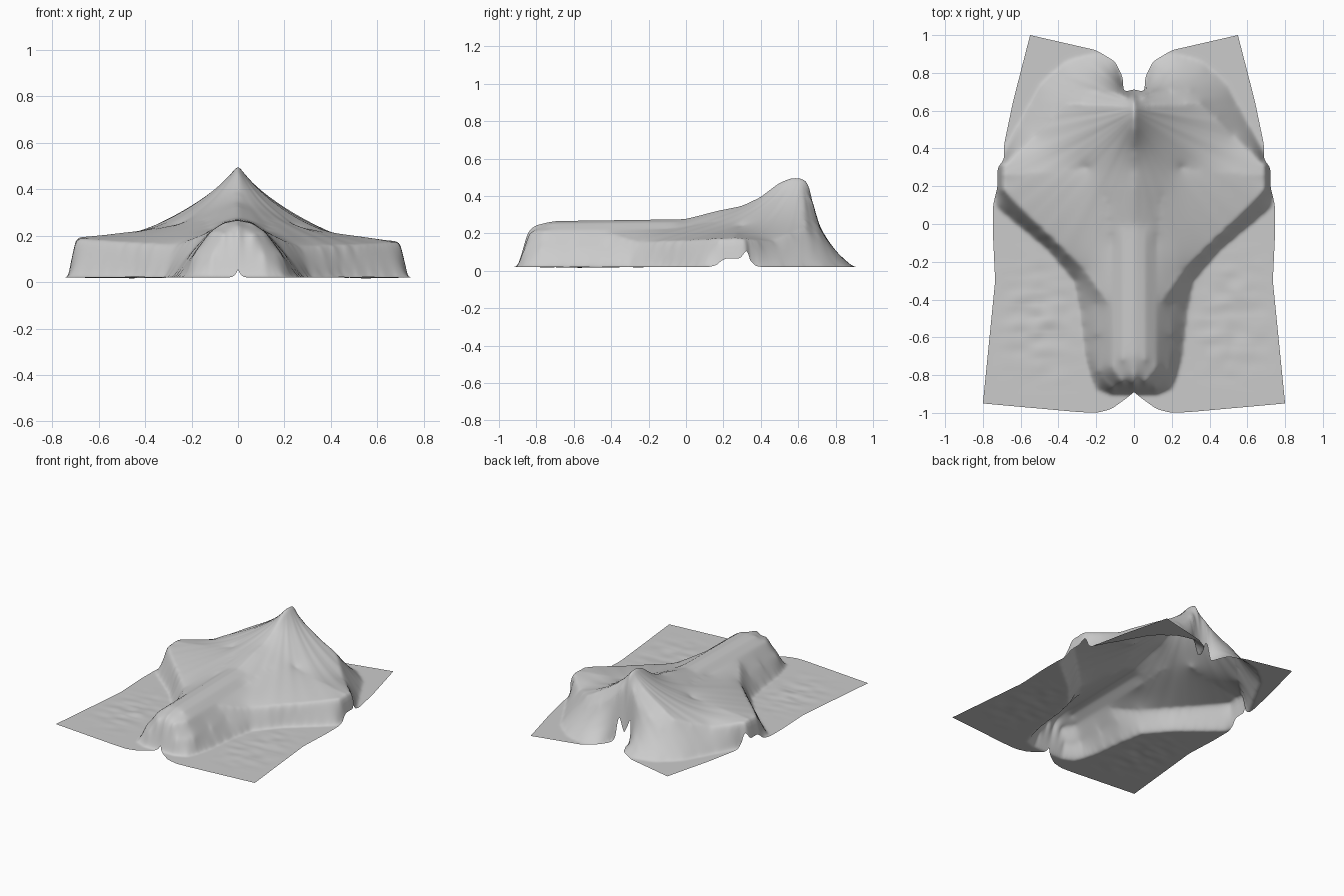
import bpy, math
from mathutils import Vector, noise

if "Cube" in bpy.data.objects:
    bpy.data.objects.remove(bpy.data.objects["Cube"])

G = 0.01                      # cell size of the half height field
NX, NY = 84, 206
GROUND = 0.02

# Ridge lines the cloth hangs from (x, y, z), right half only
RIDGES = [
    [(0, -.885, .05), (0, -.84, .225), (0, -.8, .248), (0, -.7, .267), (0, 0, .277),
     (0, .18, .325), (0, .3, .347), (0, .4, .395), (0, .5, .475), (0, .56, .503),
     (0, .61, .505), (0, .65, .497), (0, .68, .42), (0, .71, .08)],              # spine
    [(.06, -.72, .255), (.06, 0, .262), (.06, .2, .307)],
    [(.06, -.84, .21), (.12, -.76, .215), (.12, -.1, .222), (.15, .15, .26)],
    [(.11, -.87, .12), (.19, -.78, .12), (.2, -.42, .13)],
    [(.13, -.42, .21), (.27, -.24, .15), (.705, .19, .172), (.705, .31, .168),
     (.52, .47, .16), (.35, .64, .23)],                                          # wing rim
    [(.25, .3, .238), (.45, .27, .205), (.705, .26, .175)],
    [(0, .62, .5), (.05, .62, .44), (.1, .625, .39), (.2, .63, .32), (.35, .64, .23)],  # tail plane
    [(.04, .68, .4), (.1, .7, .3), (.3, .71, .19)],
]
# Where the cloth meets the floor
BASE = [(-.1, -.892), (.03, -.89), (.1, -.9), (.2, -.87), (.25, -.7), (.28, -.45), (.31, -.3),
        (.45, -.13), (.73, .1), (.725, .32), (.69, .335), (.66, .42),
        (.48, .75), (.35, .86), (.2, .9), (.1, .87), (.06, .72), (-.1, .72)]
# Outline of the sheet, right half
FRONT = [(0, -.89), (.05, -.93), (.12, -.98), (.2, -1), (.3, -.995), (.8, -.95)]
BACK = [(0, .712), (.055, .7), (.06, .78), (.1, .86), (.2, .92), (.55, 1)]
SIDE = [(.8, -.95), (.735, -.3), (.747, -.05), (.746, .1), (.722, .2),
        (.722, .3), (.688, .34), (.688, .42), (.64, .65), (.55, 1)]
CENTRE = [FRONT[0], BACK[0]]


def inside(x, y, poly):
    hit = False
    for (x1, y1), (x2, y2) in zip(poly, poly[1:] + poly[:1]):
        if (y1 > y) != (y2 > y) and x < (x2 - x1) * (y - y1) / (y2 - y1) + x1:
            hit = not hit
    return hit


def along(points):
    """Return a function giving the rounded polyline's point at fraction t of its length."""
    p = [Vector(q) for q in points]
    d = [0]
    for a, b in zip(p, p[1:]):
        d.append(d[-1] + (b - a).length)

    def raw(t):
        want = t * d[-1]
        for i in range(len(p) - 1):
            if want <= d[i + 1] or i == len(p) - 2:
                return p[i].lerp(p[i + 1], (want - d[i]) / (d[i + 1] - d[i]))

    def at(t):
        w = min(.02 / d[-1], t, 1 - t)
        return sum((raw(t + w * k / 2) for k in range(-2, 3)), Vector((0, 0))) / 5
    return at


def relax(grid, cells, rate):
    """Move each cell toward the mean of its four neighbours."""
    for j, i in cells:
        r = grid[j]
        avg = (r[abs(i - 1)] + r[i + 1] + grid[j - 1][i] + grid[j + 1][i]) / 4
        r[i] += rate * (avg - r[i])


# Height field: fix ridges and floor, relax the membrane between them, soften creases
h = [[.12] * NX for _ in range(NY)]
held = set()
cells = [(j, i) for j in range(1, NY - 1) for i in range(NX - 1)]
for j in range(NY):
    for i in range(NX):
        if not inside(i * G, j * G - 1.02, BASE):
            h[j][i] = GROUND
            held.add((j, i))
for line in RIDGES:
    for a, b in zip(line, line[1:]):
        a, b = Vector(a), Vector(b)
        n = max(2, int((b - a).length / G * 2))
        for k in range(n + 1):
            q = a.lerp(b, k / n)
            i, j = round(q.x / G), round((q.y + 1.02) / G)
            h[j][i] = q.z
            held.add((j, i))
free = [c for c in cells if c not in held]
for _ in range(150):
    relax(h, free, 1.75)
for _ in range(2):
    relax(h, cells, .4)
    relax(h, cells[::-1], .4)


def height(x, y):
    fx, fy = min(abs(x) / G, NX - 1.01), min((y + 1.02) / G, NY - 1.01)
    i, j = int(fx), int(fy)
    u, v = fx - i, fy - j
    z = ((h[j][i] * (1 - u) + h[j][i + 1] * u) * (1 - v)
         + (h[j + 1][i] * (1 - u) + h[j + 1][i + 1] * u) * v)
    if x < 0:
        z += (z - GROUND) * .15 * abs(x)          # left wing sits a little higher
    # Wrinkles: folds running along the pull lines, and faint ripples on the floor
    lift = min(1, (z - GROUND) / .1)
    ang = math.atan2(y - .62, abs(x) + .05)
    fold = noise.noise(Vector((ang * 9, math.copysign(3, x), y))) * .003 * lift * min(1, abs(x) / .1)
    flat = max(0, 1 - abs(abs(x) - .5) / .25) * max(0, 1 - abs(y + .5) / .4) * (1 - lift)
    ripple = noise.noise(Vector((x * 8, y * 14, 5))) * .012 * flat
    return z + fold + ripple


# Sheet: blend the four edge curves into a half patch and mirror it
M, N = 110, 270
f, b, s, c = along(FRONT), along(BACK), along(SIDE), along(CENTRE)
F = [f(k / M) for k in range(M + 1)]
B = [b(k / M) for k in range(M + 1)]
verts, faces = [], []
for j in range(N + 1):
    t = j / N
    S, C = s(t), c(t)
    for k in range(-M, M + 1):
        a = abs(k)
        u = a / M
        p = (F[a] * (1 - t) + B[a] * t + C * (1 - u) + S * u
             - (F[0] * (1 - u) + F[M] * u) * (1 - t) - (B[0] * (1 - u) + B[M] * u) * t)
        x = math.copysign(p.x, k)
        verts.append((x, p.y, height(x, p.y)))
W = 2 * M + 1
for j in range(N):
    for k in range(W - 1):
        q = j * W + k
        faces.append((q, q + 1, q + W + 1, q + W))
mesh = bpy.data.meshes.new("draped_cloth")
mesh.from_pydata(verts, [], faces)
cloth = bpy.data.objects.new("draped_cloth", mesh)
bpy.context.collection.objects.link(cloth)
mesh.shade_smooth()
